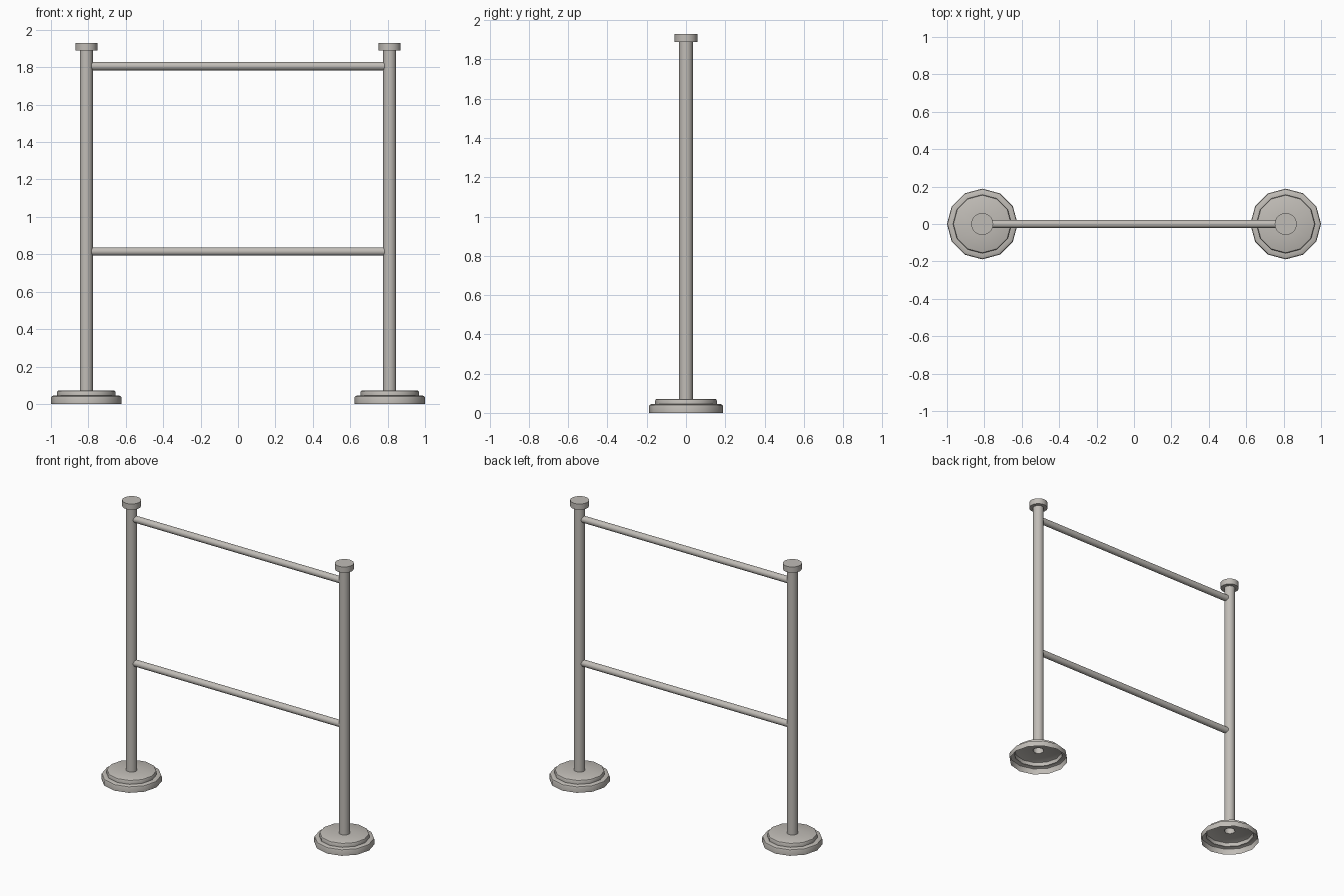
import bpy, bmesh, math
from mathutils import Matrix

if "Cube" in bpy.data.objects:
    bpy.data.objects.remove(bpy.data.objects["Cube"])

metal = bpy.data.materials.new("warm_grey_metal")
metal.diffuse_color = (0.53, 0.505, 0.47, 1)
metal.use_nodes = True
metal.node_tree.nodes["Principled BSDF"].inputs["Base Color"].default_value = metal.diffuse_color


def lathe(name, profile, sides, loc, axis='Z', angle=40):
    """Revolve (radius, height) points; a radius of 0 closes the end."""
    bm = bmesh.new()
    rings = []
    for r, h in profile:
        if r == 0:
            rings.append([bm.verts.new((0, 0, h))])
        else:
            rings.append([bm.verts.new((r * math.cos(2 * math.pi * i / sides),
                                        r * math.sin(2 * math.pi * i / sides), h))
                          for i in range(sides)])
    for a, b in zip(rings, rings[1:]):
        for i in range(sides):
            j = (i + 1) % sides
            if len(a) == 1:
                bm.faces.new((a[0], b[j], b[i]))
            elif len(b) == 1:
                bm.faces.new((a[i], a[j], b[0]))
            else:
                bm.faces.new((a[i], a[j], b[j], b[i]))
    if axis == 'X':
        bm.transform(Matrix.Rotation(math.radians(90), 4, 'Y'))
    mesh = bpy.data.meshes.new(name)
    bm.to_mesh(mesh)
    bm.free()
    mesh.materials.append(metal)
    ob = bpy.data.objects.new(name, mesh)
    ob.location = loc
    bpy.context.collection.objects.link(ob)
    bpy.ops.object.select_all(action='DESELECT')
    ob.select_set(True)
    bpy.context.view_layer.objects.active = ob
    bpy.ops.object.shade_smooth_by_angle(angle=math.radians(angle))
    return ob


for side, x in (("left", -0.811), ("right", 0.811)):
    # stepped foot, a thin shell open underneath
    lathe(side + "_foot", [(0.189, 0), (0.189, 0.032), (0.186, 0.040), (0.178, 0.044),
                           (0.157, 0.044), (0.157, 0.063), (0.154, 0.069),
                           (0.147, 0.072), (0.034, 0.072)], 12, (x, 0, 0))
    # upright tube
    lathe(side + "_post", [(0.035, 0.07), (0.035, 1.89)], 24, (x, 0, 0))
    # flat cap
    lathe(side + "_cap", [(0.034, 1.89), (0.059, 1.89), (0.059, 1.93), (0, 1.93)],
          24, (x, 0, 0))

# horizontal rails between the posts
for name, z in (("upper_rail", 1.806), ("lower_rail", 0.815)):
    lathe(name, [(0.0225, -0.79), (0.0225, 0.79)], 16, (0, 0, z), 'X')
